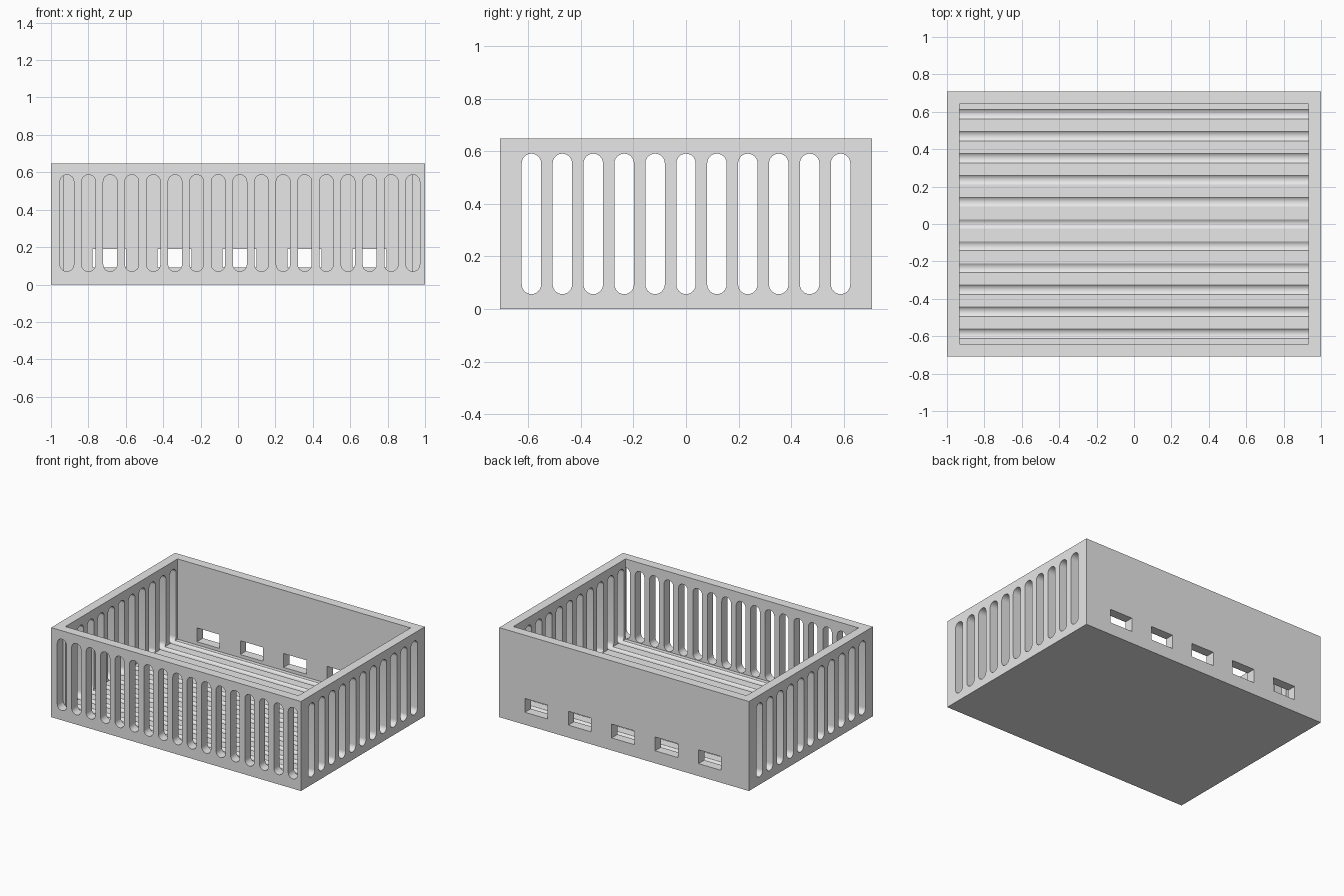
import bpy, bmesh, math
from mathutils import Matrix

if "Cube" in bpy.data.objects:
    bpy.data.objects.remove(bpy.data.objects["Cube"])

HX, HY, H, WALL = 1.0, 0.708, 0.648, 0.067   # half sizes, height, wall thickness

grey = bpy.data.materials.new("light grey")
grey.diffuse_color = (0.8, 0.8, 0.8, 1)
grey.use_nodes = True
grey.node_tree.nodes["Principled BSDF"].inputs["Base Color"].default_value = grey.diffuse_color


def make_object(name, bm):
    bmesh.ops.recalc_face_normals(bm, faces=bm.faces)
    mesh = bpy.data.meshes.new(name)
    bm.to_mesh(mesh)
    bm.free()
    mesh.materials.append(grey)
    obj = bpy.data.objects.new(name, mesh)
    bpy.context.collection.objects.link(obj)
    return obj


def add_box(bm, x0, x1, y0, y1, z0, z1):
    m = (Matrix.Translation(((x0 + x1) / 2, (y0 + y1) / 2, (z0 + z1) / 2))
         @ Matrix.Diagonal((x1 - x0, y1 - y0, z1 - z0, 1)))
    bmesh.ops.create_cube(bm, size=1, matrix=m)


def add_slot(bm, place, centre, r, z0, z1, d0, d1, n=12):
    """Upright capsule outline, extruded from depth d0 to d1."""
    outline = []
    for cz, start in ((z1 - r, 0), (z0 + r, math.pi)):
        for i in range(n + 1):
            a = start + math.pi * i / n
            outline.append((centre + r * math.cos(a), cz + r * math.sin(a)))
    ends = [[bm.verts.new(place(u, d, z)) for u, z in outline] for d in (d0, d1)]
    bm.faces.new(ends[0])
    bm.faces.new(ends[1][::-1])
    k = len(outline)
    for i in range(k):
        j = (i + 1) % k
        bm.faces.new((ends[0][i], ends[1][i], ends[1][j], ends[0][j]))


# solid block that becomes the open tray
bm = bmesh.new()
add_box(bm, -HX, HX, -HY, HY, 0, H)
tray = make_object("tray", bm)

# interior hollow
bm = bmesh.new()
add_box(bm, -HX + WALL, HX - WALL, -HY + WALL, HY - WALL, WALL, H + 0.2)
cutters = [make_object("hollow_cutter", bm)]

# side slots run the full length, leaving shallow grooves in the floor
bm = bmesh.new()
for i in range(-5, 6):
    add_slot(bm, lambda u, d, z: (d, u, z), i * 0.1175, 0.037, 0.057, 0.591, -1.1, 1.1)
cutters.append(make_object("side_slot_cutter", bm))

# front slots
bm = bmesh.new()
for i in range(-8, 9):
    add_slot(bm, lambda u, d, z: (u, d, z), 0.01 + i * 0.1156, 0.037, 0.07, 0.587,
             -HY - 0.1, -HY + WALL + 0.001)
cutters.append(make_object("front_slot_cutter", bm))

# rectangular ports in the back wall
bm = bmesh.new()
for i in range(-2, 3):
    x = 0.008 + i * 0.3475
    add_box(bm, x - 0.091, x + 0.091, HY - WALL - 0.02, HY + 0.1, 0.09, 0.19)
cutters.append(make_object("back_port_cutter", bm))

for c in cutters:
    c.hide_render = True
    c.hide_set(True)
    mod = tray.modifiers.new(c.name, 'BOOLEAN')
    mod.operation = 'DIFFERENCE'
    mod.solver = 'EXACT'
    mod.object = c

# apply the cuts, then smooth the rounded slot ends
bpy.context.view_layer.objects.active = tray
tray.select_set(True)
for mod in list(tray.modifiers):
    bpy.ops.object.modifier_apply(modifier=mod.name)
for c in cutters:
    bpy.data.objects.remove(c)
bpy.ops.object.shade_smooth_by_angle(angle=math.radians(30))
